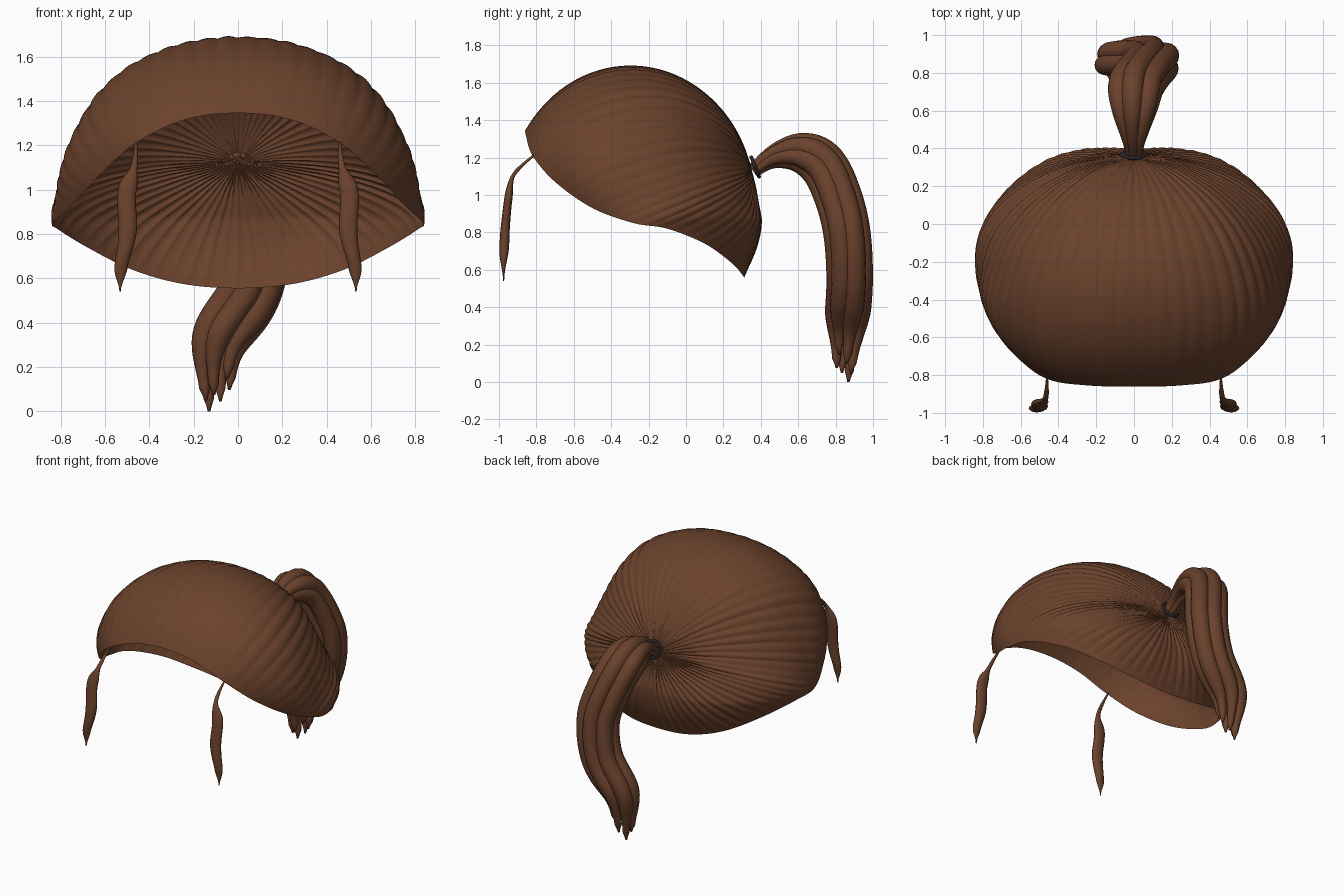
import bpy, bmesh, math, random
from mathutils import Vector

if "Cube" in bpy.data.objects:
    bpy.data.objects.remove(bpy.data.objects["Cube"])

random.seed(4)


def material(name, rgb):
    m = bpy.data.materials.new(name)
    m.diffuse_color = (*rgb, 1)
    m.use_nodes = True
    m.node_tree.nodes["Principled BSDF"].inputs["Base Color"].default_value = m.diffuse_color
    return m


BROWN = material("brown_hair", (0.145, 0.054, 0.025))
DARK = material("dark_band", (0.02, 0.02, 0.025))


def spline(pts, n, closed=False):
    """Evenly spaced samples of a Catmull-Rom curve."""
    p = [Vector(q) for q in pts]
    if closed:
        p = [p[-1]] + p + [p[0], p[1]]
    else:
        p = [2 * p[0] - p[1]] + p + [2 * p[-1] - p[-2]]
    fine = []
    for i in range(1, len(p) - 2):
        a, b, c, d = p[i - 1:i + 3]
        for k in range(40):
            t = k / 40
            fine.append(0.5 * (2 * b + (c - a) * t + (2 * a - 5 * b + 4 * c - d) * t * t
                               + (3 * b - a - 3 * c + d) * t ** 3))
    fine.append(p[-2])
    dist = [0]
    for a, b in zip(fine, fine[1:]):
        dist.append(dist[-1] + (b - a).length)
    out, j = [], 0
    for i in range(n):
        s = dist[-1] * i / (n if closed else n - 1)
        while j < len(fine) - 2 and dist[j + 1] < s:
            j += 1
        out.append(fine[j].lerp(fine[j + 1], (s - dist[j]) / max(dist[j + 1] - dist[j], 1e-9)))
    return out


def ramp(keys, t):
    for (a, u), (b, v) in zip(keys, keys[1:]):
        if t <= b:
            s = (t - a) / (b - a)
            return u + (v - u) * s * s * (3 - 2 * s)
    return keys[-1][1]


def grid_object(name, rings, mat, caps=False):
    bm = bmesh.new()
    rows = [[bm.verts.new(v) for v in r] for r in rings]
    n = len(rows[0])
    for a, b in zip(rows, rows[1:]):
        for i in range(n):
            j = (i + 1) % n
            bm.faces.new((a[i], a[j], b[j], b[i]))
    if caps:
        bm.faces.new(rows[0][::-1])
        bm.faces.new(rows[-1])
        bmesh.ops.recalc_face_normals(bm, faces=bm.faces)
    for f in bm.faces:
        f.smooth = True
    me = bpy.data.meshes.new(name)
    bm.to_mesh(me)
    bm.free()
    me.materials.append(mat)
    ob = bpy.data.objects.new(name, me)
    bpy.context.collection.objects.link(ob)
    return ob


def frames(path):
    for i, p in enumerate(path):
        t = (path[min(i + 1, len(path) - 1)] - path[max(i - 1, 0)]).normalized()
        x = (Vector((1, 0, 0)) - t * t.x).normalized()
        yield i / (len(path) - 1), p, x, t.cross(x)


def tube(name, path, wide, thick, sides=16):
    rings = []
    for t, p, x, n in frames(path):
        w, h = ramp(wide, t), ramp(thick, t)
        rings.append([p + x * w * math.cos(a) + n * h * math.sin(a)
                      for a in (2 * math.pi * k / sides for k in range(sides))])
    return grid_object(name, rings, BROWN, True)


# Hair cap: pleats fanning from the tie point over an ellipsoid to the hairline
CEN, RAD = Vector((0, -0.25, 0.87)), Vector((0.84, 0.66, 0.82))
half = [(0.24, -0.855, 1.315), (0.46, -0.82, 1.21), (0.62, -0.70, 1.07), (0.75, -0.50, 0.93),
        (0.835, -0.28, 0.85), (0.81, -0.10, 0.82), (0.68, 0.10, 0.74), (0.48, 0.24, 0.64),
        (0.25, 0.30, 0.575)]
rim = ([(0, -0.86, 1.345)] + half + [(0, 0.31, 0.555)]
       + [(-x, y, z) for x, y, z in reversed(half)])
PLEATS, PER, ROWS = 62, 8, 44


def unit(v):
    d = Vector(v) - CEN
    return Vector((d.x / RAD.x, d.y / RAD.y, d.z / RAD.z))


pole = unit((0, 0.355, 1.12))
hair_line = [unit(v) for v in spline(rim, PLEATS * PER, True)]
depth = [random.uniform(0.4, 1.3) for _ in range(PLEATS)]
rings = []
for r in range(ROWS + 1):
    t = 0.004 + 0.996 * r / ROWS
    ring = []
    for i, e in enumerate(hair_line):
        d = pole.normalized().slerp(e.normalized(), t)
        rad = pole.length * (1 - t) + e.length * t
        low, late = max(0, 1 - 2.2 * abs(d.z)), math.sin(math.pi * t * t)
        rad += math.sin(math.pi * t) * (0.04 * low * min(1, 2 * abs(d.x)) - 0.04 * abs(d.z))
        # fuller nape and fuller front corners
        rad += late * (0.045 * low * max(0, d.y) + 0.2 * abs(d.x) * max(0, -d.y) * (1 - d.z))
        bump = abs(math.sin(math.pi * (i % PER) / PER)) - 0.5
        rad += 0.012 * bump * depth[i // PER] * min(1, t * 6) * (1 - t ** 5)
        d = d * rad
        ring.append(CEN + Vector((d.x * RAD.x, d.y * RAD.y, d.z * RAD.z)))
    rings.append(ring)
grid_object("hair_cap", rings, BROWN)

# Hair tie
bpy.ops.mesh.primitive_torus_add(location=(0, 0.37, 1.15), rotation=(math.radians(-68), 0, 0),
                                 major_radius=0.056, minor_radius=0.01,
                                 major_segments=32, minor_segments=10)
tie = bpy.context.object
tie.name = "hair_tie"
tie.data.materials.append(DARK)
bpy.ops.object.shade_smooth()

# Ponytail: swept bundle of tapering strands
core = spline([(0, 0.358, 1.13), (0, 0.47, 1.205), (0, 0.61, 1.225), (0.01, 0.73, 1.16),
               (0.06, 0.81, 1.0), (0.10, 0.86, 0.8), (0.06, 0.875, 0.55),
               (-0.08, 0.86, 0.30), (-0.095, 0.84, 0.0)], 70)
spread = [(0, 0.022), (0.25, 0.08), (0.75, 0.078), (1, 0.045)]
girth = [(0, 0.022), (0.25, 0.06), (0.78, 0.058), (0.96, 0.025), (1, 0.006)]
ends = [0.92, 0.97, 0.985, 1.0, 0.985, 0.955]
for k, end in enumerate(ends):
    ang = 2 * math.pi * (k + 0.3) / len(ends)
    path = []
    for t, p, x, n in frames(core):
        s = ramp(spread, t)
        path.append(p + x * s * 1.15 * math.cos(ang + 0.5 * t) + n * s * 0.85 * math.sin(ang + 0.5 * t))
    path = spline(path[:int(end * len(path))], 60)
    tube("ponytail_strand", path, girth, girth)

# Face-framing side locks
for s in (-1, 1):
    path = spline([(s * 0.46, -0.81, 1.215), (s * 0.463, -0.885, 1.15), (s * 0.472, -0.93, 1.09),
                   (s * 0.502, -0.95, 0.98), (s * 0.497, -0.965, 0.84), (s * 0.505, -0.97, 0.76),
                   (s * 0.528, -0.975, 0.65), (s * 0.532, -0.975, 0.54)], 40)
    tube("side_lock", path,
         [(0, 0.006), (0.2, 0.014), (0.36, 0.042), (0.58, 0.042), (0.85, 0.03), (1, 0.003)],
         [(0, 0.006), (0.2, 0.01), (0.4, 0.022), (0.75, 0.026), (1, 0.003)], 12)
